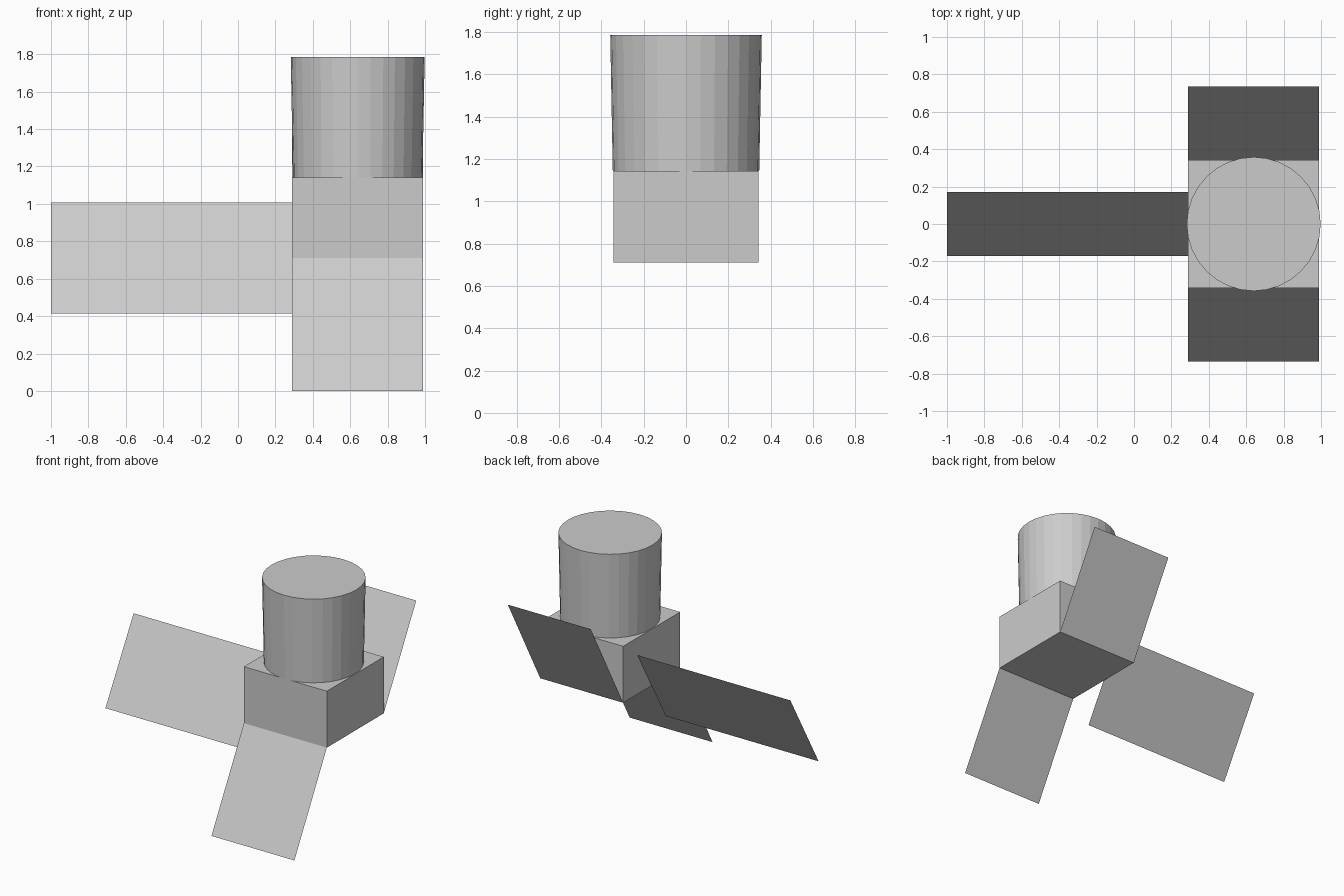
import bpy, bmesh
from mathutils import Matrix

if "Cube" in bpy.data.objects:
    bpy.data.objects.remove(bpy.data.objects["Cube"])

CX = 0.64                    # centre of block and drum in x
HX, HY = 0.35, 0.343         # block half sizes
Z0, Z1, Z2 = 0.711, 1.142, 1.786


def finish(name, bm):
    mesh = bpy.data.meshes.new(name)
    bm.to_mesh(mesh)
    bm.free()
    obj = bpy.data.objects.new(name, mesh)
    bpy.context.collection.objects.link(obj)
    return obj


def panel(name, x0, x1, low, high):
    """Single-sided sheet, running along x, tilted between two (y, z) points."""
    bm = bmesh.new()
    corners = [(x0, *low), (x1, *low), (x1, *high), (x0, *high)]
    bm.faces.new([bm.verts.new(c) for c in corners])
    return finish(name, bm)


# Block
bm = bmesh.new()
bmesh.ops.create_cube(bm, size=1, matrix=Matrix.Translation((CX, 0, (Z0 + Z1) / 2))
                      @ Matrix.Diagonal((2 * HX, 2 * HY, Z1 - Z0, 1)))
finish("block", bm)

# Tapered drum standing on the block
bm = bmesh.new()
bmesh.ops.create_cone(bm, cap_ends=True, segments=32, radius1=0.346, radius2=0.358,
                      depth=Z2 - Z1, matrix=Matrix.Translation((CX, 0, (Z1 + Z2) / 2)))
finish("drum", bm)

# Three parallel tilted panels
panel("front_panel", CX - HX, CX + HX, (-0.734, 0), (-HY, Z0))
panel("back_panel", CX - HX, CX + HX, (HY, Z0), (0.734, 2 * Z0))
panel("side_panel", -1.0, CX - HX, (-0.17, 0.414), (0.17, 1.008))
